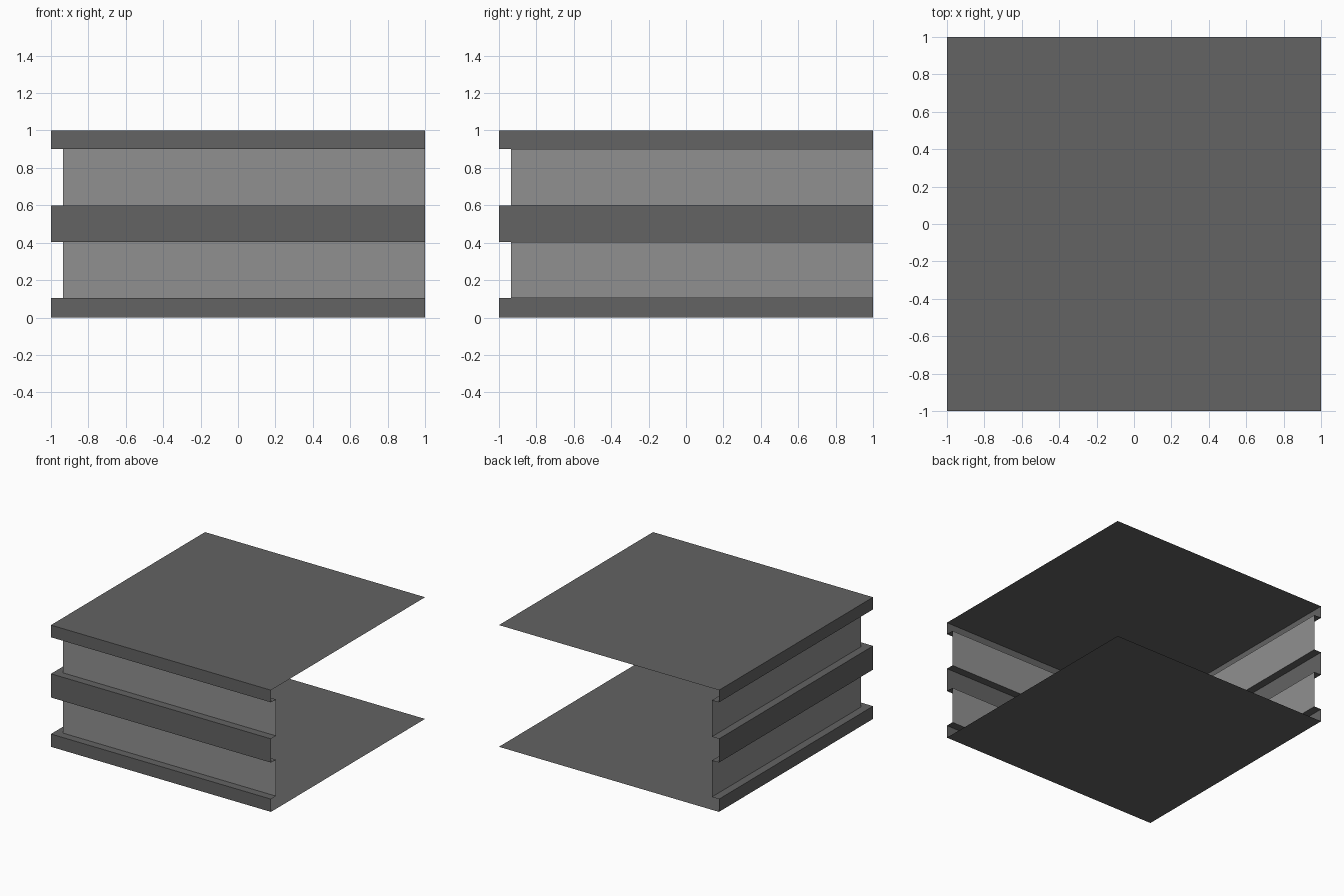
import bpy
import bmesh

if "Cube" in bpy.data.objects:
    bpy.data.objects.remove(bpy.data.objects["Cube"])


def material(name, value):
    m = bpy.data.materials.new(name)
    m.diffuse_color = (value, value, value, 1)
    m.use_nodes = True
    m.node_tree.nodes["Principled BSDF"].inputs["Base Color"].default_value = m.diffuse_color
    return m


DARK = material("dark grey", 0.125)
LIGHT = material("light grey", 0.28)
INSET = 0.065


def finish(name, bm, mat):
    mesh = bpy.data.meshes.new(name)
    bm.to_mesh(mesh)
    bm.free()
    mesh.materials.append(mat)
    bpy.context.collection.objects.link(bpy.data.objects.new(name, mesh))


def corner_sweep(name, profile, mat):
    """Sweep an open (inset, z) profile along the front and left sides, mitred."""
    bm = bmesh.new()
    rows = []
    for d, z in profile:
        path = [(1, -1 + d), (-1 + d, -1 + d), (-1 + d, 1)]
        rows.append([bm.verts.new((x, y, z)) for x, y in path])
    for low, high in zip(rows, rows[1:]):
        for i in range(2):
            bm.faces.new((low[i], high[i], high[i + 1], low[i + 1]))
    finish(name, bm, mat)


def slab(name, z, up, mat):
    """Single flat sheet over the whole footprint."""
    bm = bmesh.new()
    pts = [(-1, -1), (1, -1), (1, 1), (-1, 1)]
    if not up:
        pts.reverse()
    bm.faces.new([bm.verts.new((x, y, z)) for x, y in pts])
    finish(name, bm, mat)


# Floor and roof sheets; the right and back sides stay open
slab("floor_sheet", 0, False, DARK)
slab("roof_sheet", 1, True, DARK)

# Protruding trim bands with their ledges
corner_sweep("bottom_trim", [(0, 0), (0, 0.105), (INSET, 0.105)], DARK)
corner_sweep("middle_trim", [(INSET, 0.405), (0, 0.405), (0, 0.6), (INSET, 0.6)], DARK)
corner_sweep("top_trim", [(INSET, 0.9), (0, 0.9), (0, 1)], DARK)

# Recessed wall panels
corner_sweep("lower_panel", [(INSET, 0.105), (INSET, 0.405)], LIGHT)
corner_sweep("upper_panel", [(INSET, 0.6), (INSET, 0.9)], LIGHT)
